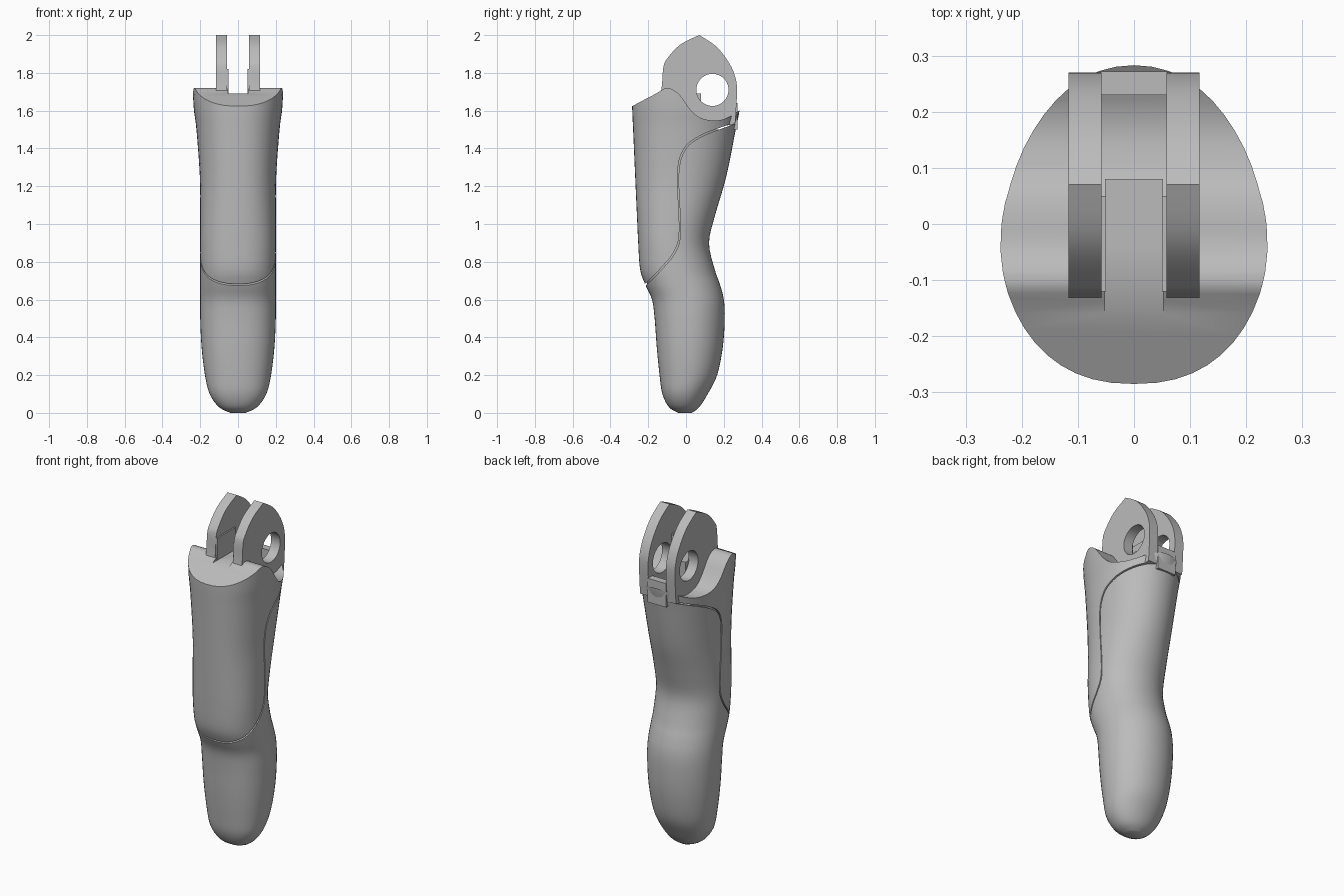
import bpy
import bmesh
from math import cos, sin, tau, radians, copysign
from mathutils import Vector

default_cube = bpy.data.objects.get("Cube")
if default_cube:
    bpy.data.objects.remove(default_cube, do_unlink=True)

grey = bpy.data.materials.new("neutral grey")
grey.use_nodes = True
grey.diffuse_color = (0.5, 0.5, 0.5, 1)
grey.node_tree.nodes["Principled BSDF"].inputs["Base Color"].default_value = grey.diffuse_color


def spline(points, steps=4):
    """Smooth curve through the points, in any number of dimensions."""
    pts = [Vector(p) for p in points]
    padded = [pts[0]] + pts + [pts[-1]]
    result = []
    for a, b, c, d in zip(padded, padded[1:], padded[2:], padded[3:]):
        for i in range(steps):
            t = i / steps
            result.append(b + t / 2 * ((c - a) + t * ((2 * a - 5 * b + 4 * c - d) + t * (3 * (b - c) + d - a))))
    return result + [pts[-1]]


def finish(bm, name):
    bmesh.ops.recalc_face_normals(bm, faces=bm.faces)
    mesh = bpy.data.meshes.new(name)
    bm.to_mesh(mesh)
    bm.free()
    mesh.materials.append(grey)
    obj = bpy.data.objects.new(name, mesh)
    bpy.context.collection.objects.link(obj)
    return obj


def bridge(bm, rings):
    for low, high in zip(rings, rings[1:]):
        for i in range(len(low)):
            bm.faces.new((low[i - 1], low[i], high[i], high[i - 1]))
    bm.faces.new(rings[0])
    bm.faces.new(rings[-1])


def prism(name, outline, x_min, x_max):
    """Extrude a side outline of (y, z) points across the width."""
    bm = bmesh.new()
    bridge(bm, [[bm.verts.new((x, y, z)) for y, z in outline] for x in (x_min, x_max)])
    return finish(bm, name)


def box(name, x, y, z):
    return prism(name, [(y[0], z[0]), (y[1], z[0]), (y[1], z[1]), (y[0], z[1])], *x)


def loft(name, sections, inset=0.0, sides=48):
    """Skin over rounded sections given as height, front, back, half width."""
    bm = bmesh.new()
    rings = []
    for z, front, back, width in sections:
        middle, depth = (front + back) / 2, (back - front) / 2 - inset
        ring = []
        for i in range(sides):
            c, s = cos(tau * i / sides), sin(tau * i / sides)
            power = 0.86 if s < 0 else 0.98
            ring.append(bm.verts.new((
                (width - inset) * copysign(abs(c) ** power, c),
                middle + depth * copysign(abs(s) ** power, s), z)))
        rings.append(ring)
    bridge(bm, rings)
    return finish(bm, name)


def boolean(obj, other, operation):
    """Apply a boolean and discard the cutter."""
    mod = obj.modifiers.new("cut", "BOOLEAN")
    mod.operation, mod.object, mod.solver = operation, other, "EXACT"
    select(obj)
    bpy.ops.object.modifier_apply(modifier=mod.name)
    bpy.data.objects.remove(other, do_unlink=True)


def select(obj):
    bpy.ops.object.select_all(action="DESELECT")
    obj.select_set(True)
    bpy.context.view_layer.objects.active = obj


def smooth(obj, angle=35):
    select(obj)
    bpy.ops.object.shade_smooth_by_angle(angle=radians(angle))


# Overall finger form
sections = spline([
    (0, -0.04, 0.03, 0.04), (0.03, -0.09, 0.07, 0.1), (0.1, -0.125, 0.115, 0.15),
    (0.2, -0.14, 0.165, 0.175), (0.35, -0.155, 0.195, 0.193), (0.5, -0.166, 0.205, 0.2),
    (0.6, -0.18, 0.2, 0.2), (0.68, -0.216, 0.18, 0.2), (0.76, -0.243, 0.152, 0.2),
    (0.9, -0.253, 0.122, 0.2), (1.05, -0.26, 0.155, 0.2), (1.25, -0.269, 0.213, 0.202),
    (1.5, -0.28, 0.263, 0.22), (1.62, -0.285, 0.285, 0.235), (1.78, -0.285, 0.285, 0.243)])

# Seam between the two covers, and the contour of the upper rim
seam = spline([(-0.32, 0.6), (-0.22, 0.68), (-0.13, 0.77), (-0.06, 0.86), (-0.035, 0.97),
               (-0.045, 1.27), (-0.01, 1.4), (0.07, 1.465), (0.18, 1.51), (0.33, 1.56)])
rim = spline([(0.33, 1.64), (0.26, 1.585), (0.2, 1.555), (0.14, 1.548), (0.07, 1.565),
              (0.02, 1.61), (-0.04, 1.69), (-0.1, 1.72), (-0.16, 1.69), (-0.33, 1.6)])

# Recessed core, seen only in the seam groove
smooth(loft("inner_core", [s for s in sections if s[0] <= 1.5], inset=0.012))

# Front cover with the upper rim
front_cover = loft("front_cover", sections)
boolean(front_cover, prism("cover_region", seam + rim, -1, 1), "INTERSECT")
slot_half = 0.052
boolean(front_cover, box("slot_cutter", (-slot_half, slot_half), (-0.17, 0.4), (1.69, 2.2)), "DIFFERENCE")
smooth(front_cover)

# Soft grip covering the back and the tip
grip = loft("back_grip", sections)
gap = Vector((0.006, -0.006))
boolean(grip, prism("grip_cutter", [p + gap for p in seam] + [(0.33, 2.2), (-0.5, 2.2), (-0.5, 0.6)], -1, 1),
        "DIFFERENCE")
smooth(grip)

# Pair of hinge lugs with a pin hole through both
arch = spline([(-0.14, 1.65), (-0.127, 1.74), (-0.12, 1.83), (-0.1, 1.875), (-0.03, 1.95), (0.07, 2)])
arch += spline([(0.07, 2), (0.16, 1.94), (0.23, 1.85), (0.263, 1.77), (0.27, 1.7), (0.265, 1.6), (0.26, 1.53)])[1:]
arch += [(0.1, 1.5), (-0.12, 1.5)]
pin = Vector((0.14, 1.71))
for side, label in ((1, "left"), (-1, "right")):
    lug = prism(label + "_hinge_lug", arch, side * 0.058, side * 0.117)
    hole = [pin + 0.085 * Vector((cos(tau * i / 40), sin(tau * i / 40))) for i in range(40)]
    boolean(lug, prism("pin_cutter", hole, -1, 1), "DIFFERENCE")
    smooth(lug, 30)
    # Thicker inner cheek at the root of the lug
    box(label + "_lug_cheek", sorted((side * 0.05, side * 0.06)), (-0.12, 0.05), (1.6, 1.82))

# Stop block and rear ridge between the lugs
box("stop_block", (-slot_half, slot_half), (-0.12, 0.08), (1.5, 1.69))
box("rear_ridge", (-0.06, 0.06), (0.23, 0.272), (1.5, 1.64))
